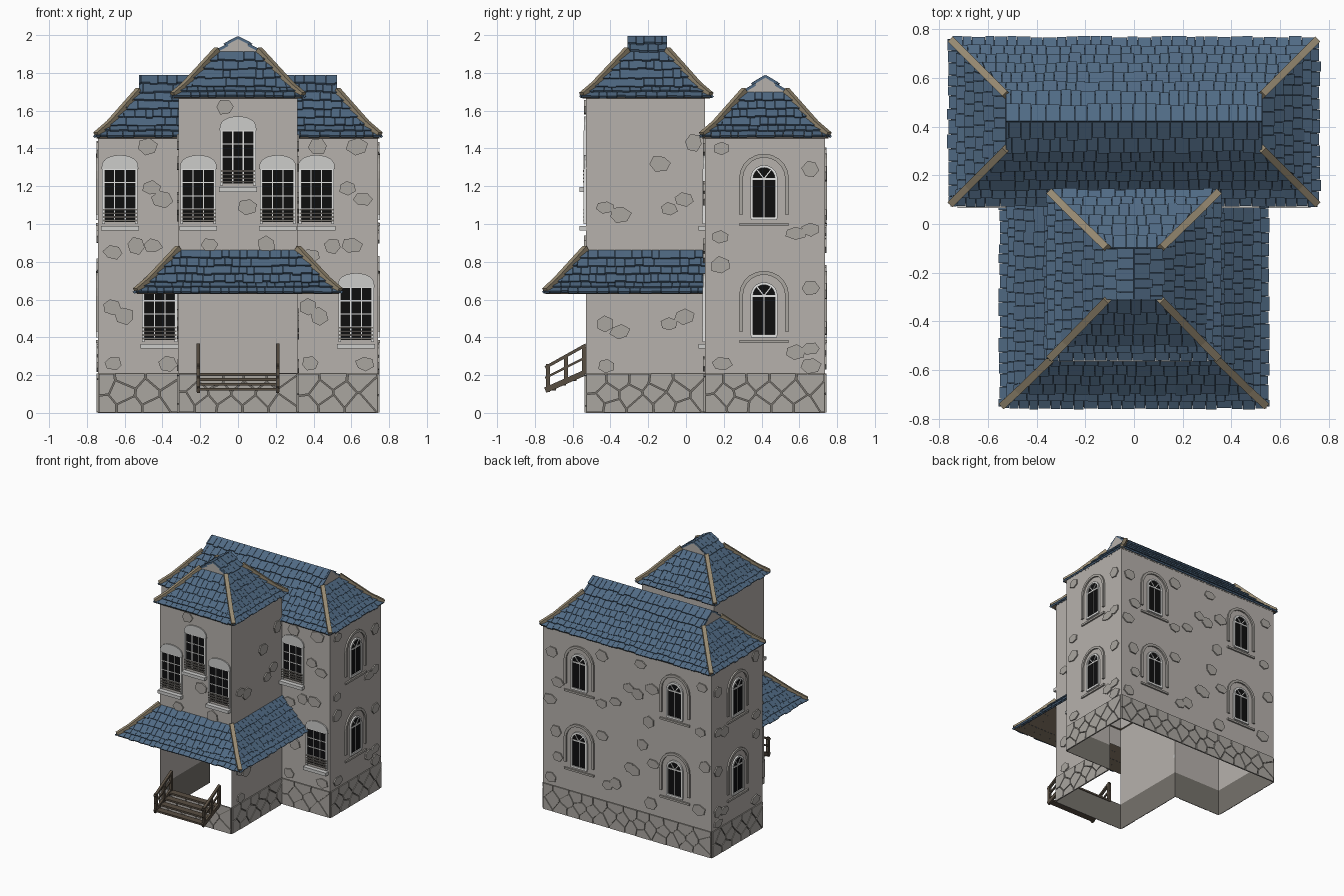
import bpy, bmesh, math, random
from mathutils import Vector as V

if "Cube" in bpy.data.objects:
    bpy.data.objects.remove(bpy.data.objects["Cube"])
random.seed(4)
R = random.uniform

def lin(c):
    return [((v / 255 + 0.055) / 1.055) ** 2.4 for v in c] + [1]

COLOURS = {"plaster": (182, 177, 172), "stone": (170, 166, 160), "mortar": (118, 114, 108),
           "roof_tile": (80, 106, 132), "roof_shadow": (62, 83, 104), "tan_wood": (152, 139, 115),
           "dark_wood": (88, 78, 66), "white_frame": (228, 228, 226), "pale_stone": (204, 204, 202),
           "black_glass": (14, 14, 15)}
MATS = {}
for n, c in COLOURS.items():
    MATS[n] = bpy.data.materials.new(n)
    MATS[n].diffuse_color = lin(c)
parts = {}

def face(part, mat, pts):
    bm = parts.setdefault((part, mat), bmesh.new())
    return bm.faces.new([bm.verts.new(p) for p in pts])

def solid(part, mat, low, top, bottom=False):
    """Loft between two equal loops, closing the top (and bottom)."""
    bm = parts.setdefault((part, mat), bmesh.new())
    a, b = [bm.verts.new(p) for p in low], [bm.verts.new(p) for p in top]
    bm.faces.new(b)
    if bottom:
        bm.faces.new(a[::-1])
    for i in range(len(a)):
        j = (i + 1) % len(a)
        bm.faces.new((a[i], a[j], b[j], b[i]))

def bar(part, mat, p, q, w, h):
    p, q = V(p), V(q)
    d = (q - p).normalized()
    s = d.cross(V((0, 0, 1))).normalized() * w / 2
    t = s.normalized().cross(d) * h / 2
    loop = lambda o: [o - s - t, o + s - t, o + s + t, o - s + t]
    solid(part, mat, loop(q), loop(p), True)

# wall frames: u direction, plane distance along the outward normal
class Wall:
    def __init__(self, u, dist):
        self.u, self.n, self.d = V((u[0], u[1], 0)), V((u[1], -u[0], 0)), dist
    def p(self, u, z, k=0):
        return self.u * u + self.n * (self.d + k) + V((0, 0, z))
    def sheet(self, part, mat, u0, u1, z0, z1):
        face(part, mat, [self.p(*c) for c in ((u0, z0), (u1, z0), (u1, z1), (u0, z1))])
    def prism(self, part, mat, pts, k, k0=0):
        solid(part, mat, [self.p(u, z, k0) for u, z in pts], [self.p(u, z, k) for u, z in pts])
    def rect(self, part, mat, u0, u1, z0, z1, k):
        self.prism(part, mat, [(u0, z0), (u1, z0), (u1, z1), (u0, z1)], k)

def clip(poly, m, n):
    out = []
    for i, a in enumerate(poly):
        b = poly[(i + 1) % len(poly)]
        da, db = (a - m).dot(n), (b - m).dot(n)
        if da <= 0:
            out.append(a)
        if da * db < 0:
            out.append(a + (b - a) * (da / (da - db)))
    return out

# rubble base: irregular cells, shrunk and raised
def rubble(w, u0, u1, h=0.21):
    w.sheet("base_mortar", "mortar", u0, u1, 0, h)
    n = max(3, round((u1 - u0) / 0.125))
    seeds = [V((u0 + (u1 - u0) * (i + 0.25 + r % 2 * 0.5 + R(-.2, .2)) / n, h * (r + 0.5 + R(-.2, .2)) / 3))
             for r in range(3) for i in range(n)]
    for s in seeds:
        poly = [V((u0, 0)), V((u1, 0)), V((u1, h)), V((u0, h))]
        for t in seeds:
            if t != s and poly:
                poly = clip(poly, (s + t) / 2, t - s)
        if len(poly) > 2:
            c = sum(poly, V((0, 0))) / len(poly)
            w.prism("base_stones", "stone", [c + (p - c) * 0.93 for p in poly], 0.008)

def stones(w, spots):
    for u, z in spots:
        a0, rx, rz = R(0, 1), R(.045, .06), R(.034, .048)
        pts = [(u + rx * R(.85, 1.1) * math.cos(a0 + i * math.pi / 3),
                z + rz * R(.85, 1.1) * math.sin(a0 + i * math.pi / 3)) for i in range(6)]
        w.prism("wall_stones", "stone", pts, 0.009)

# walls
mf, mr, mb, ml = Wall((1, 0), -.10), Wall((0, 1), .74), Wall((-1, 0), .735), Wall((0, -1), .74)
tf, tr, tl, tb = Wall((1, 0), .53), Wall((0, 1), .315), Wall((0, -1), .315), Wall((-1, 0), .10)
for w, u0, u1, top in ((mf, -.74, -.315, 1.48), (mf, .315, .74, 1.48), (mr, .10, .735, 1.48), (mb, -.74, .74, 1.48),
                       (ml, -.735, -.10, 1.48), (tr, -.53, .10, 1.69), (tl, -.10, .53, 1.69)):
    w.sheet("walls", "plaster", u0, u1, .21, top)
    rubble(w, u0, u1)
tf.sheet("walls", "plaster", -.315, .315, .70, 1.69)      # open porch below
tb.sheet("walls", "plaster", -.315, .315, 1.45, 1.69)
rubble(tf, -.315, .315)

# scattered wall stones
stones(mf, [(-.48, 1.41), (-.46, 1.19), (-.40, 1.13), (-.54, .885), (-.45, .885), (-.66, .85), (-.67, .56), (-.60, .51),
            (-.66, .26), (-.37, .26), (.42, 1.41), (.63, 1.41), (.58, 1.19), (.66, 1.13), (.38, .83), (.50, .885),
            (.60, .885), (.37, .56), (.43, .51), (.38, .26), (.67, .26)])
stones(tf, [(-.07, 1.62), (.05, 1.09), (-.15, .89), (.15, .89)])
side_t = [(-.14, 1.32), (-.43, 1.09), (-.35, 1.05), (-.09, 1.08), (-.01, 1.13), (-.43, .47), (-.35, .43), (-.09, .47),
          (-.01, .51), (-.42, .25), (.04, 1.43)]
side_m = [(.19, 1.40), (.18, .78), (.18, .93), (.66, 1.29), (.66, .97), (.58, .95), (.66, .66), (.66, .34), (.58, .32),
          (.19, .26), (.66, .25)]
stones(tr, side_t)
stones(tl, [(-u, z) for u, z in side_t])
stones(mr, side_m)
stones(ml, [(-u, z) for u, z in side_m])
stones(mb, [(u + R(-.03, .03), z + dz + R(-.02, .02)) for dz in (0, .62) for u, z in
            ((-.65, .27), (-.64, .66), (-.22, .72), (-.2, .34), (-.12, .38), (.0, .55), (.08, .51), (.13, .74),
             (.2, .3), (.62, .36), (.68, .7), (.24, .6), (-.63, .43))])

# front windows: glass, grid, arched header, sill, slatted guard
def front_window(w, u, z):
    g, h = .083, .28
    w.rect("window_glass", "black_glass", u - g, u + g, z, z + h, .004)
    for s in (-1, 1):
        a = u + s * (g + .004)
        w.rect("window_frames", "white_frame", a - .007, a + .007, z - .01, z + h, .012)
        w.rect("window_bars", "white_frame", u + s * .028 - .003, u + s * .028 + .003, z, z + h, .008)
    for i in range(1, 5):
        w.rect("window_bars", "white_frame", u - g, u + g, z + h * i / 4 - .004, z + h * i / 4 + .002, .008)
    arch = [(u + .098 * math.cos(i * math.pi / 12), z + h + .075 * math.sin(i * math.pi / 12) ** .7) for i in range(12)]
    w.prism("window_headers", "pale_stone", arch + [(u - .098, z + h)], .009)
    w.rect("window_sills", "pale_stone", u - .1, u + .1, z - .045, z - .02, .035)
    for i in range(4):
        w.rect("window_guards", "mortar", u - .09, u + .09, z + .004 + i * .019, z + .013 + i * .019, .016)

for w, u, z in ((mf, -.625, 1.01), (mf, .415, 1.01), (mf, -.415, .385), (mf, .625, .385),
                (tf, -.21, 1.01), (tf, .21, 1.01), (tf, 0, 1.215)):
    front_window(w, u, z)

# arched windows on sides and back
def arch_path(u, z, r, spring):
    return [(u + r, z)] + [(u + r * math.cos(i * math.pi / 10), spring + r * math.sin(i * math.pi / 10))
                           for i in range(11)] + [(u - r, z)]

def band(w, part, mat, u, z, r0, r1, spring, k):
    a, b = arch_path(u, z, r0, spring), arch_path(u, z, r1, spring)
    for i in range(len(a) - 1):
        w.prism(part, mat, [a[i], b[i], b[i + 1], a[i + 1]], k)

def arch_window(w, u, z):
    sp = z + .21
    w.prism("arch_glass", "black_glass", arch_path(u, z, .06, sp), .004)
    band(w, "arch_frames", "white_frame", u, z, .058, .072, sp, .012)
    band(w, "arch_surrounds", "stone", u, z + .02, .112, .132, sp, .012)
    w.rect("arch_frames", "white_frame", u - .07, u + .07, z - .01, z + .006, .012)
    w.rect("arch_frames", "white_frame", u - .06, u + .06, sp - .006, sp + .004, .008)
    w.rect("arch_frames", "white_frame", u - .002, u + .002, z, sp, .006)
    for a in (.9, 2.24):
        d, t = V((math.cos(a), math.sin(a))), V((-math.sin(a), math.cos(a))) * .003
        o = V((u, sp))
        w.prism("arch_frames", "white_frame", [o - t, o + d * .06 - t, o + d * .06 + t, o + t], .008)
    w.rect("arch_sills", "stone", u - .13, u + .13, z - .04, z - .025, .012)

for z in (.41, 1.03):
    for w, u in ((mr, .413), (ml, -.413), (mb, -.42), (mb, .42)):
        arch_window(w, u, z)

# tiled slope: backing, soffit and overlapping tiles on a trapezoid
def slope(name, a, b, c, d, rows):
    a, b, c, d = map(V, (a, b, c, d))
    e, L = (b - a).normalized(), (b - a).length
    n = e.cross(d - a).normalized()
    sd, sc = (d - a).dot(e), (c - a).dot(e)
    h = (d - a) - e * sd
    face(name + "_backing", "roof_shadow", (a, b, c, d))
    face(name + "_soffit", "dark_wood", [p - n * .008 for p in (d, c, b, a)])
    def P(s, v, k):
        return a + e * min(max(s, sd * v), L + (sc - L) * v) + h * v + n * k
    for r in range(rows):
        s = R(-.04, 0)
        while s < L:
            t, v0, v1 = s + R(.036, .062), (r - R(0, .22)) / rows, (r + 1) / rows
            q = [(s + .001, v0, .016), (t - .001, v0, .016), (t - .001, v1, .005), (s + .001, v1, .005)]
            top = [P(*x) for x in q]
            if (top[1] - top[0]).length > .008:
                solid(name + "_tiles", "roof_tile", [P(x, v, k - .014) for x, v, k in q], top)
            s = t

def roof(name, rings, rows, back=True):
    cs = [[(x0, y0, z), (x1, y0, z), (x1, y1, z), (x0, y1, z)] for x0, x1, y0, y1, z in rings]
    for lo, hi, n in zip(cs, cs[1:], rows):
        for i in range(4):
            j = (i + 1) % 4
            if i != 2 or back:
                slope(name, lo[i], lo[j], hi[j], hi[i], n)
            if i < 2 or back:
                up = V((0, 0, .012))
                bar(name + "_hip_boards", "tan_wood", V(lo[i]) + up, V(hi[i]) + up, .03, .03)
    return cs[-1]

c = roof("main_roof", [(-.75, .75, .085, .755, 1.46), (-.68, .68, .155, .685, 1.52), (-.525, .525, .31, .53, 1.695)], (2, 4))
l, r = (-.525, .42, 1.785), (.525, .42, 1.785)
slope("main_roof", c[0], c[1], r, l, 2)
slope("main_roof", c[2], c[3], l, r, 2)
face("main_gablets", "plaster", (c[1], c[2], r))
face("main_gablets", "plaster", (c[3], c[0], l))

c = roof("tower_roof", [(-.345, .345, -.55, .13, 1.67), (-.28, .28, -.485, .065, 1.725), (-.11, .11, -.31, -.10, 1.91)], (2, 4))
f, k = (0, -.31, 1.99), (0, -.10, 1.99)
slope("tower_roof", c[1], c[2], k, f, 2)
slope("tower_roof", c[3], c[0], f, k, 2)
face("tower_gablets", "plaster", (c[0], c[1], f))
face("tower_gablets", "plaster", (c[2], c[3], k))

roof("porch_roof", [(-.54, .54, -.745, .10, .635), (-.475, .475, -.685, .10, .69), (-.315, .315, -.53, .10, .86)],
     (2, 4), False)

# porch stairs: treads, stringers, posts and handrails
for i in range(4):
    y, z = -.715 + i * .055, .125 + i * .026
    bar("stair_treads", "dark_wood", (-.205, y, z), (.205, y, z), .052, .014)
for s in (-.21, .21):
    bar("stair_stringers", "dark_wood", (s, -.745, .12), (s, -.53, .215), .016, .03)
    bar("stair_handrails", "dark_wood", (s, -.745, .24), (s, -.53, .36), .02, .016)
    bar("stair_handrails", "dark_wood", (s, -.745, .185), (s, -.53, .295), .012, .012)
    for y, z in ((-.73, .11), (-.635, .155), (-.54, .2)):
        x = s
        solid("stair_posts", "dark_wood", [(x - .01, y - .01, z), (x + .01, y - .01, z), (x + .01, y + .01, z), (x - .01, y + .01, z)],
              [(x - .01, y - .01, z + .15), (x + .01, y - .01, z + .15), (x + .01, y + .01, z + .15), (x - .01, y + .01, z + .15)], True)

# turn the collected parts into objects
for (name, mat), bm in parts.items():
    me = bpy.data.meshes.new(name)
    bm.to_mesh(me)
    bm.free()
    me.materials.append(MATS[mat])
    bpy.context.collection.objects.link(bpy.data.objects.new(name, me))

for m in bpy.data.materials:
    if m.users and not m.is_grease_pencil:
        m.use_nodes = True
        m.node_tree.nodes["Principled BSDF"].inputs["Base Color"].default_value = m.diffuse_color
